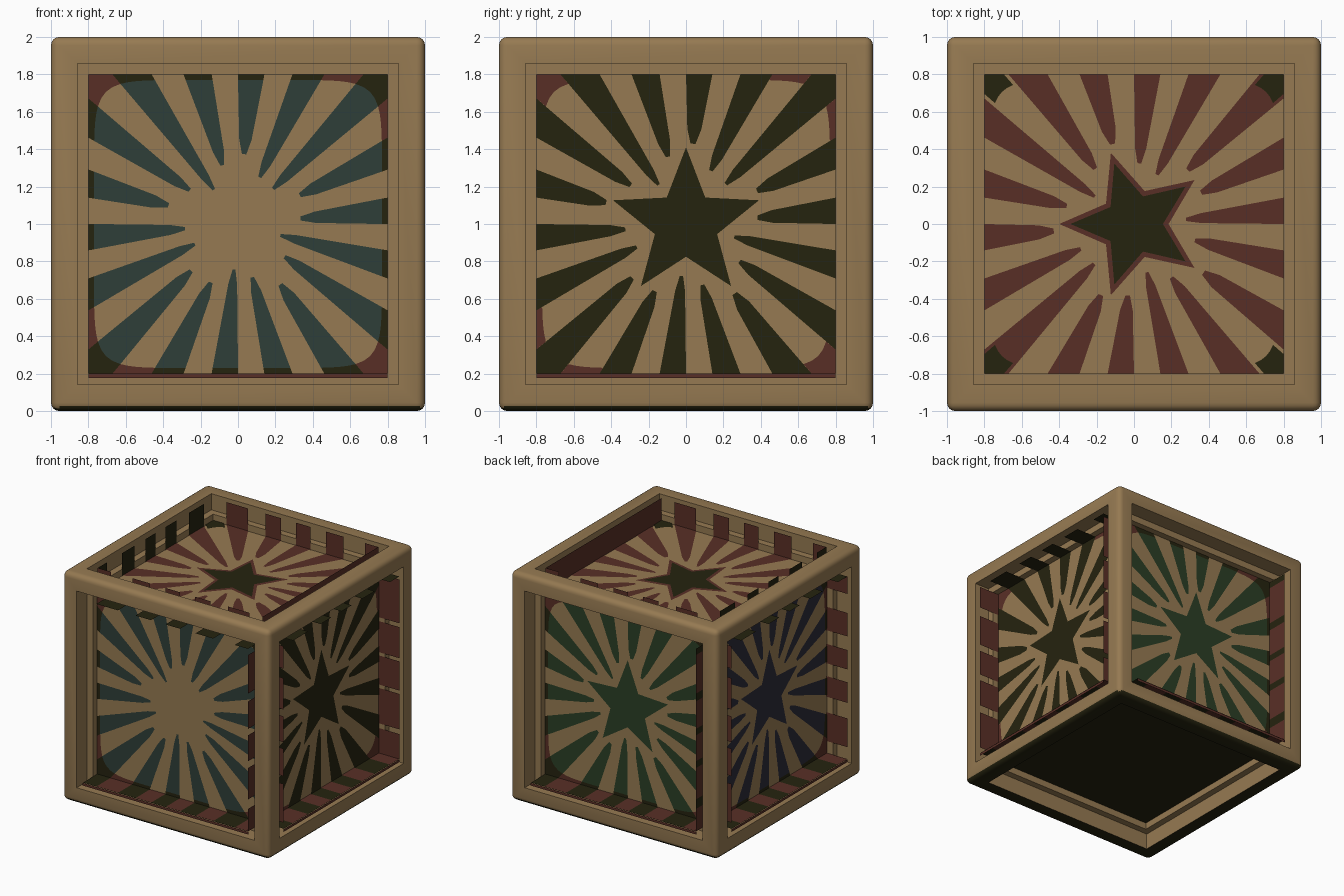
import bpy, bmesh
from math import sin, cos, radians
from mathutils import Vector

old = bpy.data.objects.get("Cube")
if old:
    bpy.data.objects.remove(old)


def srgb(r, g, b):
    lin = [((c / 255 + 0.055) / 1.055) ** 2.4 for c in (r, g, b)]
    return (*lin, 1)


COLOURS = {
    "tan_wood": srgb(150, 122, 82),
    "dark_olive": srgb(37, 35, 15),
    "maroon": srgb(89, 47, 38),
    "teal": srgb(47, 62, 56),
    "green": srgb(42, 62, 37),
    "navy": srgb(44, 43, 56),
}
NAMES = list(COLOURS)
MATS = []
for name, col in COLOURS.items():
    m = bpy.data.materials.new(name)
    m.use_nodes = True
    m.diffuse_color = col
    bsdf = m.node_tree.nodes["Principled BSDF"]
    bsdf.inputs["Base Color"].default_value = col
    bsdf.inputs["Roughness"].default_value = 0.8
    MATS.append(m)


def finish(name, bm):
    me = bpy.data.meshes.new(name)
    bm.to_mesh(me)
    bm.free()
    for m in MATS:
        me.materials.append(m)
    ob = bpy.data.objects.new(name, me)
    bpy.context.collection.objects.link(ob)
    return ob


# Crate body: cube with recessed square panels and rounded outer edges
bm = bmesh.new()
bmesh.ops.create_cube(bm, size=2)
outer = bm.edges[:]
sides = bm.faces[:]
bmesh.ops.inset_individual(bm, faces=sides, thickness=0.2, depth=0)
bmesh.ops.inset_individual(bm, faces=sides, thickness=0, depth=-0.2)
rim = [e for e in bm.edges if all(sum(abs(c) > 0.99 for c in v.co) == 3 for v in e.verts)]
bmesh.ops.bevel(bm, geom=rim, offset=0.045, segments=4, profile=0.5, affect='EDGES')
bmesh.ops.translate(bm, verts=bm.verts, vec=(0, 0, 1))
bm.normal_update()
for f in bm.faces:
    c = f.calc_center_median()
    inside = max(abs(c.x), abs(c.y)) < 0.81
    if c.z < 0.21 and (f.normal.z < -0.5 or inside) and f.normal.z < 0.5:
        f.material_index = NAMES.index("dark_olive")
body = finish("crate_body", bm)
bpy.ops.object.select_all(action='DESELECT')
body.select_set(True)
bpy.context.view_layer.objects.active = body
bpy.ops.object.shade_smooth_by_angle(angle=radians(35))


class Panel:
    """Paint laid on one crate side; u is right, v is up, n is outward."""

    def __init__(self, u, v, n):
        self.u, self.v, self.n = Vector(u), Vector(v), Vector(n)
        self.bm = bmesh.new()

    def point(self, p, w):
        return self.u * p[0] + self.v * p[1] + self.n * w + Vector((0, 0, 1))

    def face(self, pts, colour, facing):
        f = self.bm.faces.new([self.bm.verts.new(p) for p in pts])
        f.normal_update()
        if f.normal.dot(facing) < 0:
            f.normal_flip()
        f.material_index = NAMES.index(colour)

    def flat(self, pts, colour, w=0.803):
        self.face([self.point(p, w) for p in pts], colour, self.n)

    def done(self, name):
        finish(name, self.bm)
        self.bm = bmesh.new()


def polar(a, r):
    return (r * sin(radians(a)), r * cos(radians(a)))


def square(a, h=0.8):
    return h / max(abs(sin(radians(a))), abs(cos(radians(a))))


def rounded(a, h=0.77):
    return h / (abs(sin(radians(a))) ** 8 + abs(cos(radians(a))) ** 8) ** 0.125


def star(tip, notch):
    return [polar(36 * i, notch if i % 2 else tip) for i in range(10)]


def ray(a, tip, notch, edge):
    # Starts as a blunt point on the star outline and widens to the panel edge
    t = abs((a + 36) % 72 - 36) / 36
    r = tip * (1 - t) + notch * t
    inner = [polar(a + 4.2, r + 0.08), polar(a + 1.8, r), polar(a - 1.8, r), polar(a - 4.2, r + 0.08)]
    return inner + [polar(a + d, edge(a + d)) for d in (-5, -2.5, 0, 2.5, 5)]


def patch(a, half):
    arc = [a + half * d for d in (-1, -0.5, 0, 0.5, 1)]
    return [polar(x, square(x)) for x in arc] + [polar(x, rounded(x)) for x in reversed(arc)]


T, O, M = "tan_wood", "dark_olive", "maroon"
RAYS = range(5, 365, 20)
X, Y, Z = Vector((1, 0, 0)), Vector((0, 1, 0)), Vector((0, 0, 1))
FLOOR = (M, O, 5)
# name, axes, ray colour, star colour, rounded ray ends,
# wall paint as (base, stripe, half angle) for upper, right, lower, left walls
PANELS = [
    ("front", (X, Z, -Y), "teal", None, True, [(T, O, 5), (M, T, 2), FLOOR, (T, T, 5)]),
    ("right", (Y, Z, X), O, O, False, [(T, O, 5), (M, T, 1), FLOOR, (M, T, 2)]),
    ("back", (-X, Z, Y), "green", "green", True, [(T, T, 5), (M, O, 2), FLOOR, (T, T, 5)]),
    ("left", (-Y, Z, -X), "navy", "navy", True, [(T, O, 5), (T, M, 6), FLOOR, (M, T, 2)]),
    ("top", (-Y, -X, Z), M, O, False, [(T, O, 5), (T, M, 5), (M, M, 5), (T, M, 5)]),
]

for name, axes, ray_col, star_col, soft, walls in PANELS:
    p = Panel(*axes)
    tip, notch = (0.46, 0.25) if star_col else (0.40, 0.22)

    # Sunburst rays, with dark ends behind the rounded ones
    for a in RAYS:
        if soft:
            p.flat(patch(a, 5), O)
        p.flat(ray(a, tip, notch, rounded if soft else square), ray_col, 0.804)
    # Worn corners
    if name == "top":
        for a in range(45, 405, 90):
            p.flat(patch(a, 4), O, 0.806)
    else:
        for a in range(15, 375, 20):
            if abs(a % 90 - 45) < 12:
                p.flat(patch(a, 5), M)
    p.done(name + "_sunburst")

    # Star
    if star_col:
        if name == "top":
            p.flat(star(0.40, 0.185), M, 0.805)
            p.flat(star(0.34, 0.155), star_col, 0.807)
        else:
            p.flat(star(0.41, 0.175), star_col, 0.805)
        p.done(name + "_star")

    # Recess walls: stripes carry on from the rays
    for k, (base, stripe, half) in enumerate(walls):
        lo, hi = 90 * k - 45, 90 * k + 45
        cuts = {lo, hi}
        for a in RAYS:
            for turn in (0, -360):
                cuts |= {x for x in (a + turn - half, a + turn + half) if lo < x < hi}
        cuts = sorted(cuts)
        inward = -(p.u * sin(radians(90 * k)) + p.v * cos(radians(90 * k)))
        for a0, a1 in zip(cuts, cuts[1:]):
            mid = (a0 + a1) / 2
            on_ray = abs((mid - 5 + 10) % 20 - 10) < half
            colour = stripe if on_ray else base
            if colour == T:
                continue
            q0, q1 = (polar(a, square(a, 0.797)) for a in (a0, a1))
            p.face([p.point(q0, 0.8), p.point(q1, 0.8), p.point(q1, 1), p.point(q0, 1)], colour, inward)
    p.done(name + "_wall_stripes")

    # Paint spilling over the lower lip of the opening
    if name != "top":
        p.flat([(-0.8, -0.8), (0.8, -0.8), (0.8, -0.823), (-0.8, -0.823)], M, 1.001)
        p.done(name + "_lip_paint")
